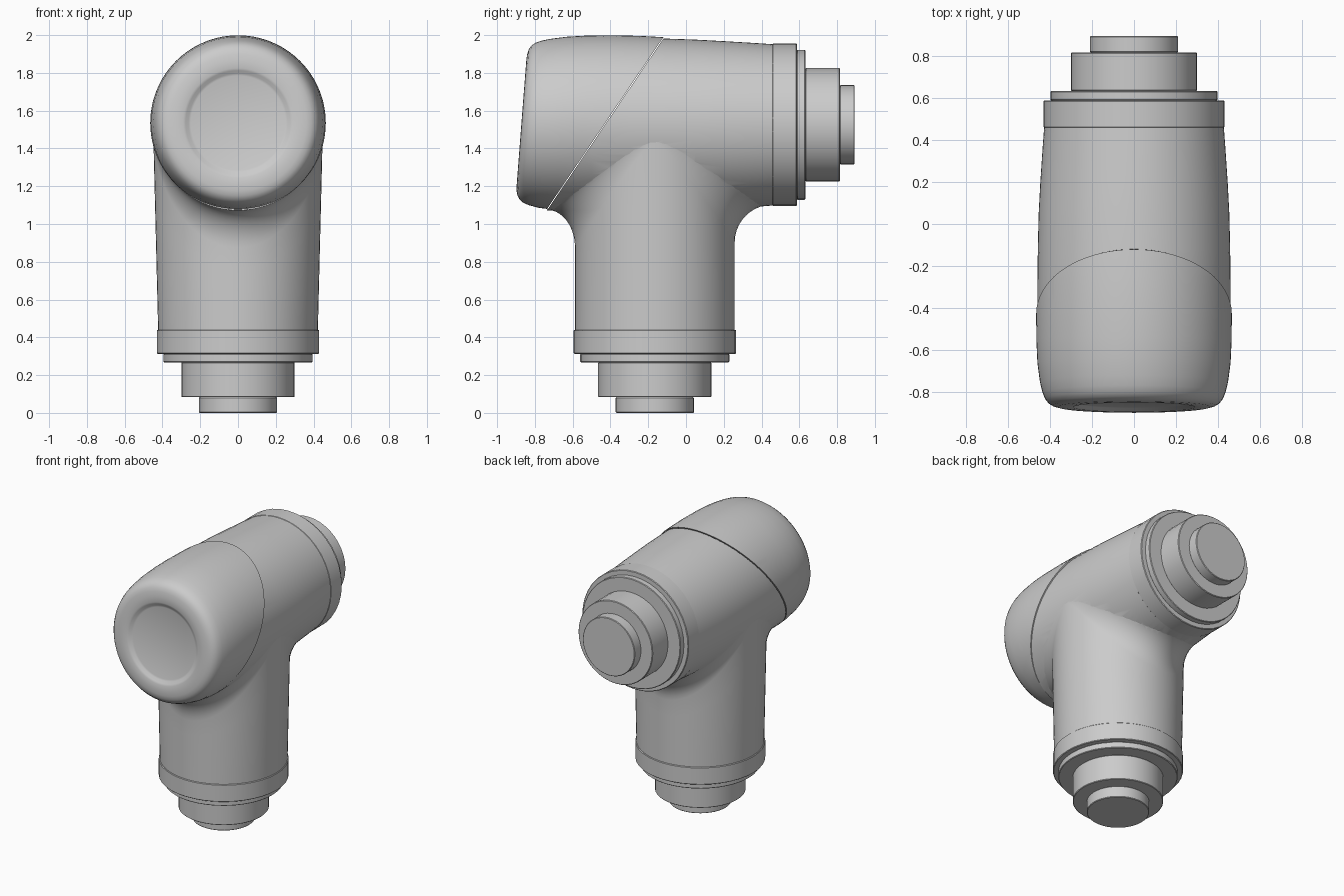
import bpy, bmesh, math
from mathutils import Vector

if "Cube" in bpy.data.objects:
    bpy.data.objects.remove(bpy.data.objects["Cube"])

grey = bpy.data.materials.new("light grey")
grey.diffuse_color = (0.6, 0.6, 0.6, 1)
grey.use_nodes = True
grey.node_tree.nodes["Principled BSDF"].inputs["Base Color"].default_value = grey.diffuse_color

AXIS_Z = 1.525      # height of the horizontal barrel axis
COL_Y = -0.165      # depth position of the vertical column axis
SEAM_P = Vector((0, -0.12, 1.985))
SEAM_N = Vector((0, 0.915, -0.62))   # points from the cap towards the body


def finish(bm, name, angle=35):
    bmesh.ops.recalc_face_normals(bm, faces=bm.faces)
    me = bpy.data.meshes.new(name)
    bm.to_mesh(me)
    bm.free()
    ob = bpy.data.objects.new(name, me)
    bpy.context.collection.objects.link(ob)
    me.materials.append(grey)
    smooth(ob, angle)
    return ob


def smooth(ob, angle=35):
    bpy.ops.object.select_all(action='DESELECT')
    ob.select_set(True)
    bpy.context.view_layer.objects.active = ob
    bpy.ops.object.shade_smooth_by_angle(angle=math.radians(angle))


def skin(bm, rings):
    """Join equal rings of points into a closed tube."""
    vs = [[bm.verts.new(p) for p in ring] for ring in rings]
    n = len(vs[0])
    for a, b in zip(vs, vs[1:]):
        for i in range(n):
            j = (i + 1) % n
            bm.faces.new((a[i], a[j], b[j], b[i]))
    bm.faces.new(vs[0])
    bm.faces.new(vs[-1])


def barrel_ring(y, zc, r, tilt, n=72):
    pts = []
    for i in range(n):
        a = 2 * math.pi * i / n
        pts.append((r * math.cos(a), y + r * math.sin(a) * tilt, zc + r * math.sin(a)))
    return pts


def barrel(name, profile, keep_body):
    bm = bmesh.new()
    skin(bm, [barrel_ring(*p) for p in profile])
    n = SEAM_N if keep_body else -SEAM_N
    res = bmesh.ops.bisect_plane(bm, geom=bm.verts[:] + bm.edges[:] + bm.faces[:],
                                 plane_co=SEAM_P + n * 0.002, plane_no=n, clear_inner=True)
    edges = [e for e in res['geom_cut'] if isinstance(e, bmesh.types.BMEdge)]
    bmesh.ops.holes_fill(bm, edges=edges, sides=0)
    return finish(bm, name)


# Barrel body: y, axis height, radius, tilt
body_profile = [(0.46, 1.525, 0.427, 0), (0.35, 1.524, 0.435, 0), (0.2, 1.523, 0.445, 0),
                (0.05, 1.523, 0.453, 0), (-0.12, 1.525, 0.457, 0), (-0.3, 1.528, 0.459, 0),
                (-0.5, 1.528, 0.459, 0), (-0.8, 1.528, 0.456, 0)]
body = barrel("elbow_body", body_profile, True)

# Front cap with rounded rim and a shallow dished face
cap_profile = [(0.1, 1.525, 0.456, 0), (-0.1, 1.527, 0.461, 0), (-0.25, 1.532, 0.464, 0),
               (-0.4, 1.534, 0.465, 0.01), (-0.55, 1.533, 0.464, 0.035), (-0.66, 1.532, 0.459, 0.055),
               (-0.75, 1.533, 0.447, 0.07), (-0.8, 1.535, 0.435, 0.077), (-0.83, 1.536, 0.423, 0.077),
               (-0.85, 1.537, 0.407, 0.077), (-0.862, 1.537, 0.388, 0.077), (-0.869, 1.537, 0.362, 0.077),
               (-0.871, 1.536, 0.33, 0.077), (-0.871, 1.535, 0.29, 0.077), (-0.866, 1.535, 0.277, 0.077),
               (-0.855, 1.535, 0.262, 0.077), (-0.851, 1.535, 0.25, 0.077)]
cap = barrel("front_cap", cap_profile, False)


def barrel_at(y):
    """Axis height and radius of the body at depth y."""
    for p, q in zip(body_profile, body_profile[1:]):
        if q[0] <= y <= p[0]:
            t = (p[0] - y) / (p[0] - q[0])
            return p[1] + t * (q[1] - p[1]), p[2] + t * (q[2] - p[2])
    return body_profile[-1][1:3]


def column_strand(a):
    """Vertical line up the column that sweeps into the barrel underside."""
    c, s = math.cos(a), math.sin(a)
    r, z0 = 0.423, 0.43
    y0 = COL_Y + r * s
    f_y = 0.2 * s if s > 0 else 0.15 * s
    f_z = 0.2 * abs(s)
    x_top = 0.448 * c
    zc, rad = barrel_at(y0 + f_y)
    z_top = zc - math.sqrt(max(rad * rad - x_top * x_top, 0)) + 0.004
    pts = []
    for k in range(5):
        z = z0 + (z_top - f_z - z0) * k / 4
        pts.append((y0, z))
    for k in range(1, 11):
        t = math.pi / 2 * k / 10
        pts.append((y0 + f_y * (1 - math.cos(t)), z_top - f_z * (1 - math.sin(t))))
    out = [((r + (0.448 - r) * (z - z0) / (z_top - z0)) * c, y, z) for y, z in pts]
    out.append((0.2 * c, COL_Y + 0.1 * s, 1.5))
    return out


# Vertical column, merged into the body
strands = [column_strand(2 * math.pi * (i + 0.5) / 72) for i in range(72)]
bm = bmesh.new()
skin(bm, list(zip(*strands)))
column = finish(bm, "column")
mod = body.modifiers.new("join", 'BOOLEAN')
mod.operation = 'UNION'
mod.solver = 'EXACT'
mod.object = column
bpy.context.view_layer.objects.active = body
bpy.ops.object.modifier_apply(modifier=mod.name)
bpy.data.objects.remove(column)
smooth(body)


# Stepped end fittings: distance along the axis, radius
def fitting(name, steps, place):
    bm = bmesh.new()
    b = 0.004
    prof = []
    for lo, hi, r in steps:
        prof += [(lo, r - b), (lo + b, r), (hi - b, r), (hi, r - b)]
    n = 40
    skin(bm, [[place(r * math.cos(2 * math.pi * i / n), r * math.sin(2 * math.pi * i / n), d)
               for i in range(n)] for d, r in prof])
    return finish(bm, name, 30)


fitting("rear_flange",
        [(0.457, 0.587, 0.43), (0.587, 0.632, 0.397), (0.632, 0.815, 0.3), (0.815, 0.893, 0.21)],
        lambda u, v, d: (u, d, AXIS_Z + v))
fitting("bottom_flange",
        [(0, 0.083, 0.207), (0.083, 0.268, 0.3), (0.268, 0.313, 0.395), (0.313, 0.44, 0.43)],
        lambda u, v, d: (u, COL_Y + v, d))
